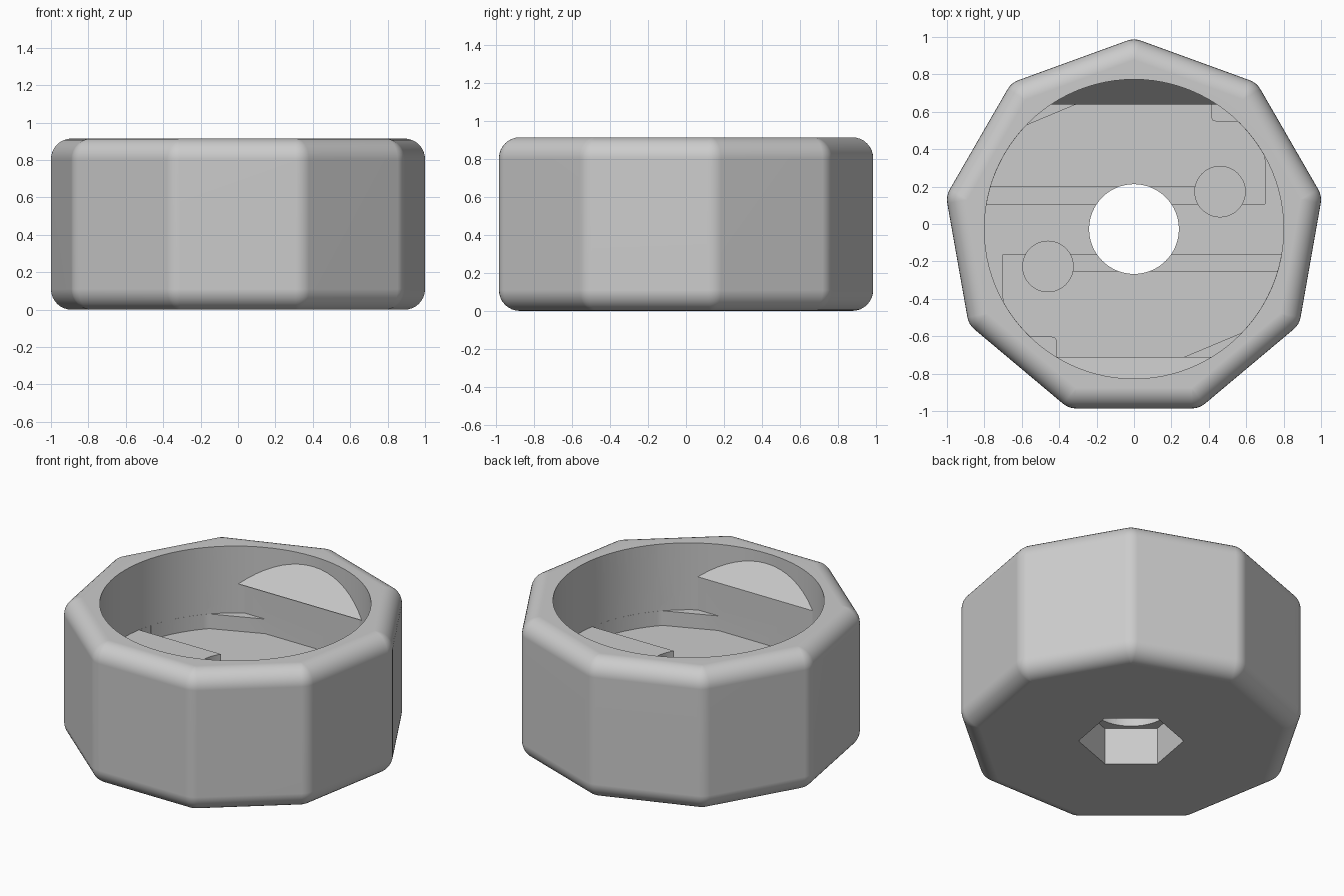
import bpy, bmesh
from math import sin, cos, radians, asin, degrees
from mathutils import Vector

if "Cube" in bpy.data.objects:
    bpy.data.objects.remove(bpy.data.objects["Cube"])

CY = -0.027                    # axis of the bowl
HEIGHT, FILLET = 0.915, 0.11
BOWL, BORE, HEX = 0.80, 0.24, 0.31
LEDGE, FLOOR = 0.48, 0.385     # raised band and sunken floor heights
CHORD, LIP = 0.685, 0.695      # end wall position and height

grey = bpy.data.materials.new("plain grey")
grey.use_nodes = True
grey.diffuse_color = (0.6, 0.6, 0.6, 1)
grey.node_tree.nodes["Principled BSDF"].inputs["Base Color"].default_value = (0.6, 0.6, 0.6, 1)


def make_object(name, bm):
    bmesh.ops.recalc_face_normals(bm, faces=bm.faces)
    mesh = bpy.data.meshes.new(name)
    bm.to_mesh(mesh)
    bm.free()
    mesh.materials.append(grey)
    obj = bpy.data.objects.new(name, mesh)
    bpy.context.collection.objects.link(obj)
    obj.location.y = CY
    return obj


def arc(r, start, end, n, centre=(0, 0)):
    return [(centre[0] + r * cos(radians(start + (end - start) * i / n)),
             centre[1] + r * sin(radians(start + (end - start) * i / n))) for i in range(n + 1)]


def circle(r, n=96, centre=(0, 0), turn=0):
    return arc(r, turn, turn + 360, n, centre)[:-1]


def prism(outline, z0, z1):
    bm = bmesh.new()
    base = bm.faces.new([bm.verts.new((x, y, z0)) for x, y in outline])
    top = bmesh.ops.extrude_face_region(bm, geom=[base])["geom"]
    bmesh.ops.translate(bm, vec=(0, 0, z1 - z0),
                        verts=[g for g in top if isinstance(g, bmesh.types.BMVert)])
    return bm


def slice_off(bm, point, normal):
    geom = bm.verts[:] + bm.edges[:] + bm.faces[:]
    bmesh.ops.bisect_plane(bm, geom=geom, plane_co=point, plane_no=normal, clear_outer=True)
    bmesh.ops.holes_fill(bm, edges=[e for e in bm.edges if e.is_boundary])


# Nine-sided body, all edges rounded by one radius
bm = bmesh.new()
inner = (1 - FILLET) / cos(radians(10))
rings = []
for zc, a0, a1 in ((FILLET, -90, 0), (HEIGHT - FILLET, 0, 90)):
    for j in range(9):
        tilt = radians(a0 + (a1 - a0) * j / 8)
        ring = []
        for k in range(9):
            a = 90 + 40 * k
            corner = inner * Vector((cos(radians(a)), sin(radians(a))))
            ring += [bm.verts.new((x, y, zc + FILLET * sin(tilt)))
                     for x, y in arc(FILLET * cos(tilt), a - 20, a + 20, 4, corner)]
        rings.append(ring)
for low, high in zip(rings, rings[1:]):
    for i in range(len(low)):
        n = (i + 1) % len(low)
        bm.faces.new((low[i], low[n], high[n], high[i]))
bm.faces.new(rings[0])
bm.faces.new(rings[-1])
bmesh.ops.remove_doubles(bm, verts=bm.verts, dist=0.0005)
body = make_object("nine_sided_body", bm)


def cut(bm):
    tool = make_object("cutter", bm)
    tool.hide_render = True
    bpy.context.view_layer.update()
    mod = body.modifiers.new("cut", 'BOOLEAN')
    mod.operation, mod.solver, mod.object = 'DIFFERENCE', 'EXACT', tool
    bpy.context.view_layer.objects.active = body
    bpy.ops.object.modifier_apply(modifier=mod.name)
    bpy.data.objects.remove(tool)


# Bowl, with flat end walls that slope back to the rim
bowl = prism(circle(BOWL), LEDGE, 1.1)
for s in (1, -1):
    slice_off(bowl, (0, s * CHORD, LIP), (0, s * 0.8, -0.6))
cut(bowl)
bowl = prism(circle(BOWL), LEDGE, 1.0)
for s in (1, -1):
    slice_off(bowl, (0, s * CHORD, 0), (0, s, 0))
cut(bowl)

# Sunken floors, wire grooves and round pockets, repeated by a half turn
R = BOWL - 0.0008


def angle(y):
    return degrees(asin(y / R))


floor = [(0.70, 0.135)] + arc(R, 29, angle(0.575), 6)
floor += [(0.44, 0.575), (0.42, 0.582), (0.412, 0.60), (0.412, CHORD), (-0.265, CHORD)]
floor += arc(R, 180 - angle(0.555), 180 - angle(0.135), 14)
groove = [(0.40, 0.135), (0.40, 0.225)] + arc(R, 180 - angle(0.225), 180 - angle(0.135), 3)
pocket = circle(0.135, 48, (0.46, 0.20))
for s in (1, -1):
    for outline, depth, top in ((floor, FLOOR, 0.55), (groove, 0.31, 0.53), (pocket, 0.28, 0.57)):
        cut(prism([(s * x, s * y) for x, y in outline], depth, top))

# Through bore and hexagonal nut recess underneath
cut(prism(circle(BORE, 64), -0.1, 0.8))
cut(prism(circle(HEX, 6, turn=20), -0.1, 0.24))

# Smooth rounded surfaces with crisp cut edges
bpy.ops.object.select_all(action='DESELECT')
body.select_set(True)
bpy.context.view_layer.objects.active = body
bpy.ops.object.shade_smooth_by_angle(angle=radians(25))
normals = body.modifiers.new("even_normals", 'WEIGHTED_NORMAL')
normals.keep_sharp = True
